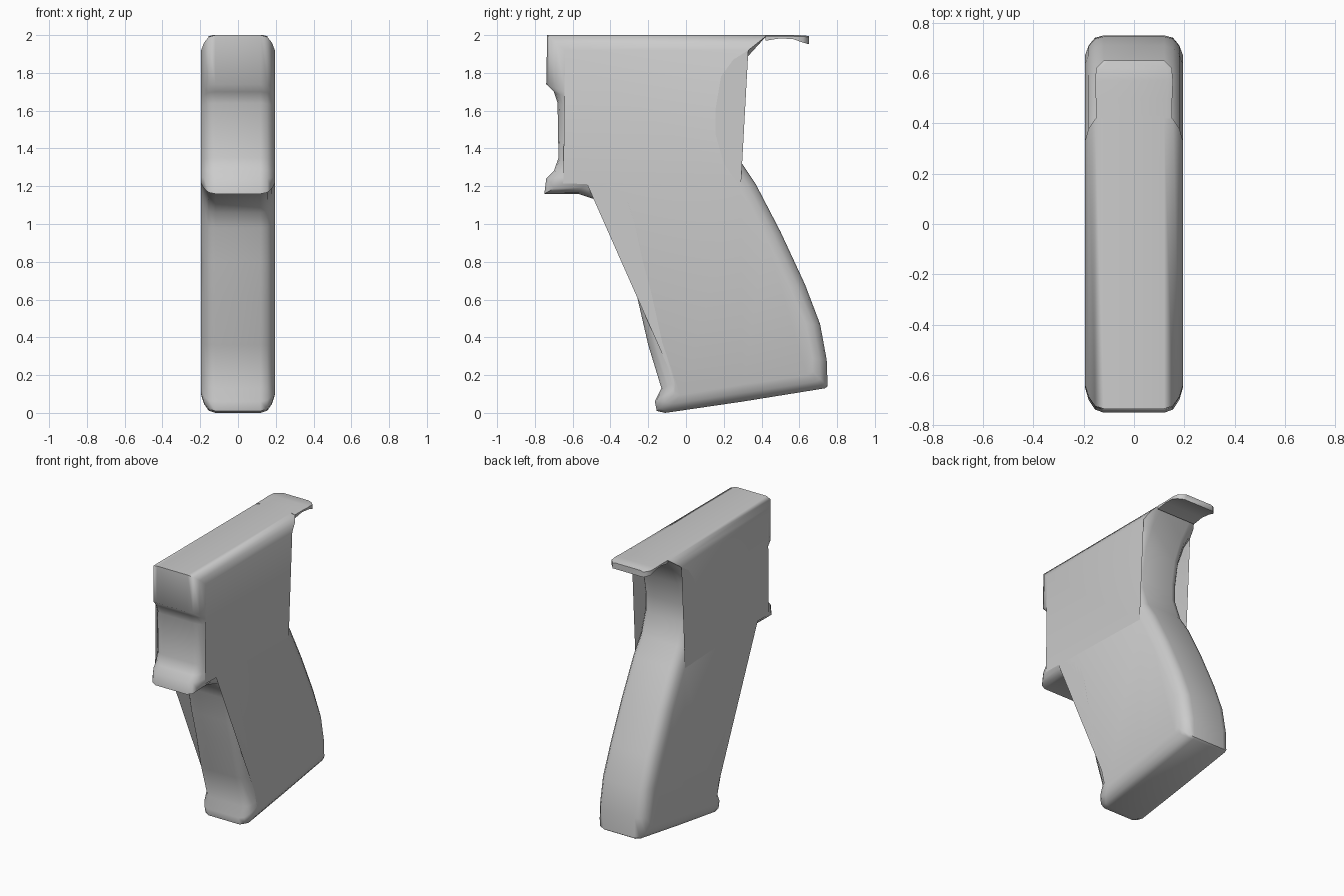
import bpy, bmesh, math

# Each station: outer outline (y, z), then matching flat-side outline (y, z)
OUTLINE = [
    (-.735, 2.0, -.64, 1.92), (-.74, 1.74, -.64, 1.70), (-.70, 1.70, -.625, 1.67),
    (-.68, 1.64, -.61, 1.62), (-.675, 1.35, -.61, 1.34), (-.70, 1.28, -.62, 1.29),
    (-.74, 1.24, -.64, 1.25), (-.75, 1.16, -.65, 1.215), (-.57, 1.16, -.53, 1.225),
    (-.45, 1.12, -.39, 1.19), (-.38, 1.06, -.31, 1.12), (-.345, .98, -.27, 1.0),
    (-.31, .80, -.235, .82), (-.26, .62, -.185, .64), (-.20, .36, -.125, .37),
    (-.13, .13, -.06, .16), (-.165, .06, -.07, .12), (-.155, .01, -.06, .10),
    (-.11, .0, -.03, .095), (.30, .06, .30, .15), (.735, .13, .64, .20),
    (.75, .14, .67, .22), (.745, .28, .67, .29), (.71, .47, .635, .47),
    (.63, .68, .55, .66), (.50, .96, .42, .94), (.37, 1.21, .29, 1.19),
    (.29, 1.33, .20, 1.32), (.235, 1.48, .155, 1.48), (.235, 1.60, .155, 1.60),
    (.265, 1.76, .185, 1.78), (.33, 1.89, .25, 1.87), (.43, 1.99, .33, 1.92),
]
OUTLINE[-1] = (.43, 2.0, .33, 1.92)

# Rounded edge: half width and blend from outer outline to side outline
EDGE = [(.12, 0), (.155, .12), (.18, .5), (.195, 1)]


def loft(name, rings, angle):
    """Skin a list of closed rings and cap both ends."""
    bm = bmesh.new()
    loops = [[bm.verts.new(p) for p in ring] for ring in rings]
    for a, b in zip(loops, loops[1:]):
        n = len(a)
        for i in range(n):
            j = (i + 1) % n
            bm.faces.new((a[i], a[j], b[j], b[i]))
    bm.faces.new(loops[0])
    bm.faces.new(loops[-1])
    bmesh.ops.triangulate(bm, faces=[f for f in bm.faces if len(f.verts) > 4])
    bmesh.ops.recalc_face_normals(bm, faces=bm.faces)
    mesh = bpy.data.meshes.new(name)
    bm.to_mesh(mesh)
    bm.free()
    obj = bpy.data.objects.new(name, mesh)
    bpy.context.collection.objects.link(obj)
    bpy.ops.object.select_all(action='DESELECT')
    obj.select_set(True)
    bpy.context.view_layer.objects.active = obj
    bpy.ops.object.shade_smooth_by_angle(angle=math.radians(angle))
    return obj


# Grip body with trigger and rounded edges
layers = [(-x, t) for x, t in reversed(EDGE)] + EDGE
rings = [[(x, y + (v - y) * t, z + (w - z) * t) for y, z, v, w in OUTLINE]
         for x, t in layers]
loft("grip_body", rings, 50)

# Thin tang reaching back from the top, drooping at its lip
TANG = [(.42, 2.0, 1.97, .152), (.50, 2.0, 1.983, .152), (.57, 2.0, 1.978, .155),
        (.62, 1.999, 1.96, .15), (.65, 1.995, 1.952, .12)]
rings = [[(-w, y, lo), (w, y, lo), (w, y, hi - .006), (w - .02, y, hi),
          (-w + .02, y, hi), (-w, y, hi - .006)] for y, hi, lo, w in TANG]
loft("rear_tang", rings, 50)
